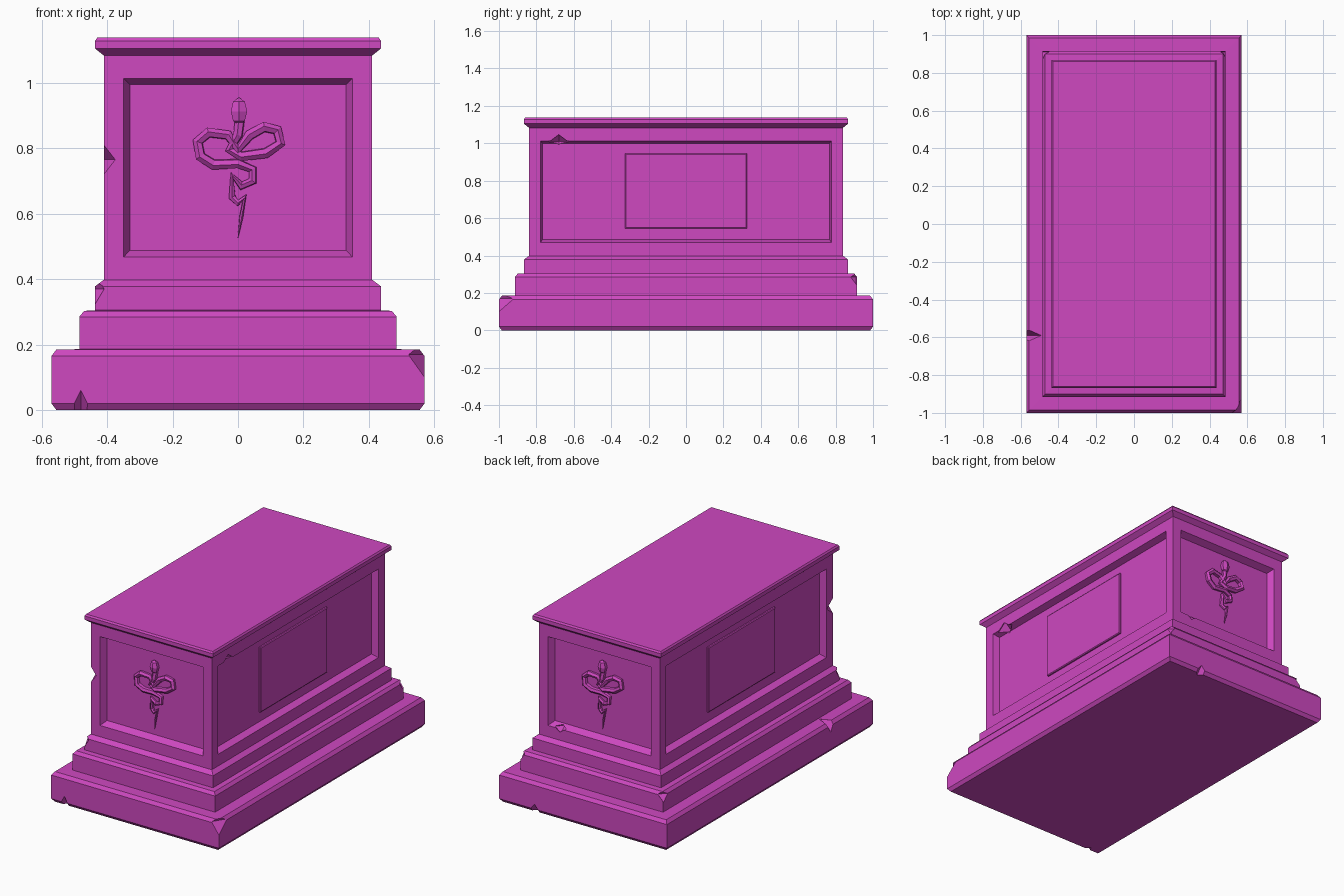
import bpy, bmesh
from math import pi
from mathutils import Matrix, Vector

cube = bpy.data.objects.get("Cube")
if cube:
    bpy.data.objects.remove(cube, do_unlink=True)

magenta = bpy.data.materials.new("magenta stone")
magenta.use_nodes = True
colour = (0.62, 0.065, 0.53, 1)
magenta.diffuse_color = colour
magenta.node_tree.nodes["Principled BSDF"].inputs["Base Color"].default_value = colour


def make_object(name, bm):
    bmesh.ops.recalc_face_normals(bm, faces=bm.faces)
    mesh = bpy.data.meshes.new(name)
    bm.to_mesh(mesh)
    bm.free()
    mesh.materials.append(magenta)
    obj = bpy.data.objects.new(name, mesh)
    bpy.context.collection.objects.link(obj)
    return obj


def loft(name, rings):
    """Join four-cornered rings and cap both ends."""
    bm = bmesh.new()
    loops = [[bm.verts.new(p) for p in ring] for ring in rings]
    for a, b in zip(loops, loops[1:]):
        for i in range(4):
            j = (i + 1) % 4
            bm.faces.new((a[i], a[j], b[j], b[i]))
    bm.faces.new(loops[0][::-1])
    bm.faces.new(loops[-1])
    return make_object(name, bm)


def rectangle(hx, hy, z):
    return [(-hx, -hy, z), (hx, -hy, z), (hx, hy, z), (-hx, hy, z)]


def wall_block(name, sections, angle):
    """Loft of (half width, bottom, top, distance) rectangles on a wall facing angle."""
    turn = Matrix.Rotation(angle, 3, "Z")
    return loft(name, [[turn @ Vector(p) for p in
                        ((-w, -d, lo), (w, -d, lo), (w, -d, hi), (-w, -d, hi))]
                       for w, lo, hi, d in sections])


def carve(target, cutter):
    cutter.hide_render = True
    mod = target.modifiers.new("cut", "BOOLEAN")
    mod.operation = "DIFFERENCE"
    mod.solver = "EXACT"
    mod.object = cutter
    bpy.context.view_layer.objects.active = target
    bpy.ops.object.modifier_apply(modifier=mod.name)
    bpy.data.objects.remove(cutter, do_unlink=True)


# Stepped plinth, body and cornice as one profile: half x size and height
profile = [(0.555, 0), (0.57, 0.02), (0.57, 0.165), (0.555, 0.185),
           (0.485, 0.186), (0.485, 0.285), (0.47, 0.303), (0.437, 0.305),
           (0.437, 0.378), (0.41, 0.398), (0.41, 1.083), (0.437, 1.105),
           (0.437, 1.128), (0.43, 1.138)]
tomb = loft("stone_tomb", [rectangle(h, h + 0.43, z) for h, z in profile])

# Recessed panels on all four walls
for angle in (0, pi):
    carve(tomb, wall_block("end_recess", [(0.36, 0.457, 1.023, 0.86),
                                          (0.33, 0.488, 0.994, 0.80)], angle))
for angle in (pi / 2, -pi / 2):
    carve(tomb, wall_block("side_recess", [(0.782, 0.462, 1.02, 0.43),
                                           (0.768, 0.485, 1.0, 0.37)], angle))

# Chipped edges: position and reach of each chip
chips = [((-0.41, -0.84, 0.765), (0.035, 0.06, 0.045)),
         ((-0.48, -1.0, 0), (0.03, 0.04, 0.06)),
         ((0.57, -1.0, 0.17), (0.05, 0.08, 0.07)),
         ((0.40, -0.68, 1.01), (0.05, 0.06, 0.045)),
         ((-0.57, -0.59, 0.185), (0.08, 0.035, 0.06)),
         ((-0.485, 0.91, 0.285), (0.04, 0.04, 0.04)),
         ((0.485, 0.91, 0.285), (0.03, 0.03, 0.04)),
         ((0.33, 1.0, 0), (0.04, 0.04, 0.05)),
         ((0.27, 0.83, 0.47), (0.04, 0.04, 0.03)),
         ((-0.437, -0.865, 0.37), (0.03, 0.03, 0.05))]
for place, reach in chips:
    bm = bmesh.new()
    bmesh.ops.create_uvsphere(bm, u_segments=4, v_segments=2, radius=1)
    bmesh.ops.transform(bm, verts=bm.verts, matrix=Matrix.Translation(place) @ Matrix.Diagonal((*reach, 1)))
    carve(tomb, make_object("chip", bm))

# Raised plaques on the long sides
for side, angle in (("left", pi / 2), ("right", -pi / 2)):
    wall_block(side + "_plaque", [(0.325, 0.545, 0.945, 0.365),
                                  (0.325, 0.545, 0.945, 0.378),
                                  (0.32, 0.55, 0.94, 0.382)], angle)

# Coiled serpent relief: x, z, thickness along the body
body = [(0.005, 0.885, 0.016), (0, 0.84, 0.015), (-0.025, 0.795, 0.015),
        (0.01, 0.775, 0.016), (0.085, 0.785, 0.017), (0.13, 0.815, 0.017),
        (0.12, 0.855, 0.017), (0.08, 0.865, 0.017), (0.035, 0.84, 0.017),
        (0, 0.795, 0.016), (-0.03, 0.84, 0.016), (-0.09, 0.848, 0.017),
        (-0.123, 0.82, 0.017), (-0.115, 0.775, 0.017), (-0.075, 0.75, 0.017),
        (0, 0.753, 0.015), (0.045, 0.735, 0.014), (0.045, 0.7, 0.014),
        (0.01, 0.685, 0.014), (-0.018, 0.715, 0.013), (-0.018, 0.65, 0.012),
        (0, 0.632, 0.011), (0.02, 0.65, 0.011), (0.01, 0.59, 0.006),
        (0, 0.527, 0.001)]
for side, angle in (("front", 0), ("back", pi)):
    curve = bpy.data.curves.new(side + "_serpent_body", "CURVE")
    curve.dimensions = "3D"
    curve.bevel_depth = 1
    curve.bevel_resolution = 1
    curve.use_fill_caps = True
    spline = curve.splines.new("POLY")
    spline.points.add(len(body) - 1)
    for i, (point, (x, z, r)) in enumerate(zip(spline.points, body)):
        point.co = (x, -0.808 - 0.006 * (i % 2), z, 1)
        point.radius = r
    curve.materials.append(magenta)
    serpent = bpy.data.objects.new(side + "_serpent_body", curve)
    serpent.rotation_euler.z = angle
    bpy.context.collection.objects.link(serpent)
    bpy.ops.object.select_all(action="DESELECT")
    serpent.select_set(True)
    bpy.context.view_layer.objects.active = serpent
    bpy.ops.object.convert(target="MESH")
    for poly in serpent.data.polygons:
        poly.use_smooth = False

    # Faceted head above the coils
    bm = bmesh.new()
    bmesh.ops.create_uvsphere(bm, u_segments=6, v_segments=4, radius=1)
    bmesh.ops.transform(bm, verts=bm.verts, matrix=Matrix.Rotation(angle, 4, "Z")
                        @ Matrix.Translation((0.003, -0.815, 0.913))
                        @ Matrix.Diagonal((0.029, 0.022, 0.042, 1)))
    make_object(side + "_serpent_head", bm)
